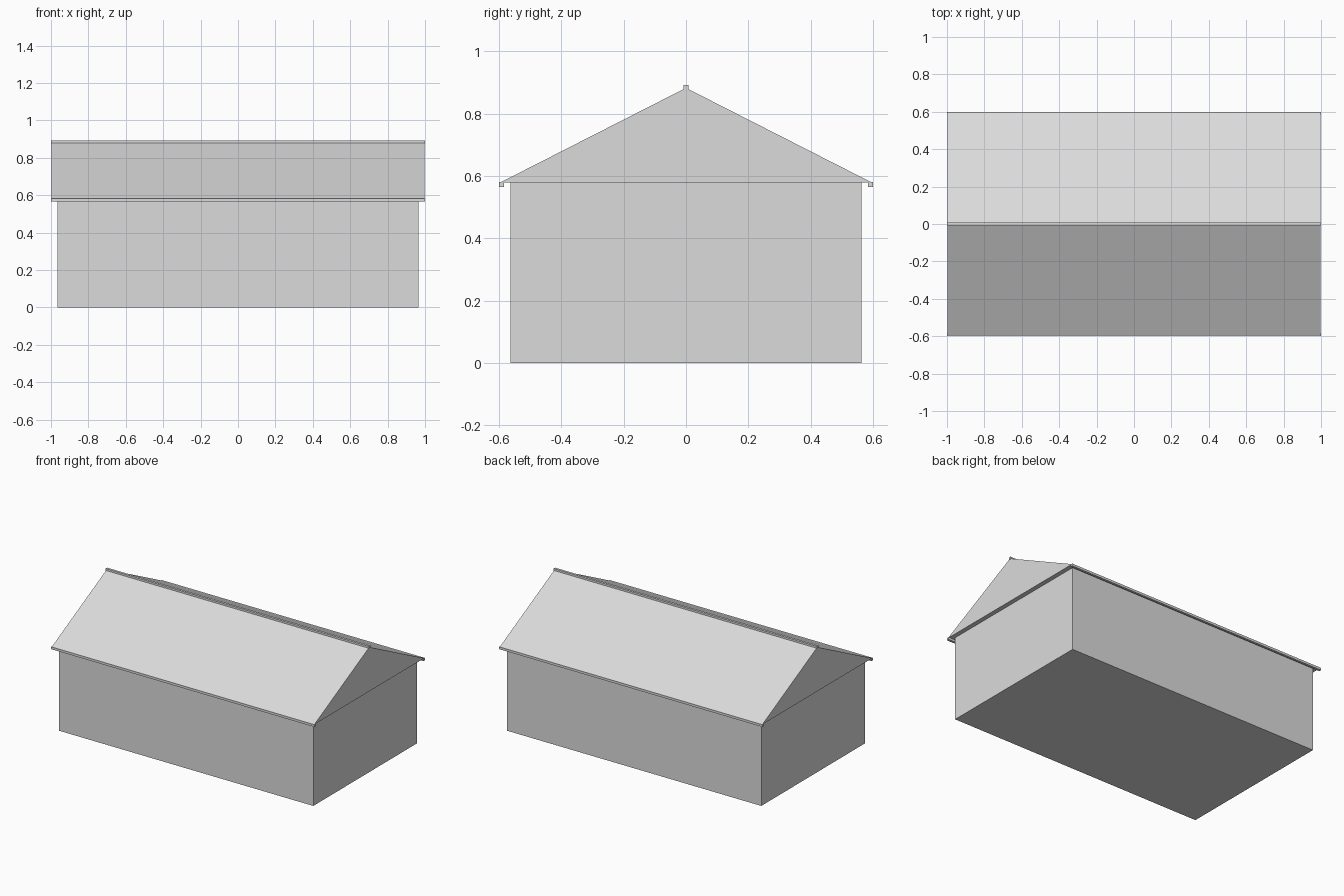
import bpy
import bmesh

cube = bpy.data.objects.get("Cube")
if cube:
    bpy.data.objects.remove(cube, do_unlink=True)

grey = bpy.data.materials.new("light_grey")
colour = (0.7, 0.71, 0.7, 1)
grey.diffuse_color = colour
grey.use_nodes = True
grey.node_tree.nodes["Principled BSDF"].inputs["Base Color"].default_value = colour


def extrude_along_x(name, profile, half_length):
    """Solid made from a (y, z) profile, centred on x = 0."""
    bm = bmesh.new()
    face = bm.faces.new([bm.verts.new((-half_length, y, z)) for y, z in profile])
    moved = bmesh.ops.extrude_face_region(bm, geom=[face], use_keep_orig=True)["geom"]
    verts = [v for v in moved if isinstance(v, bmesh.types.BMVert)]
    bmesh.ops.translate(bm, verts=verts, vec=(2 * half_length, 0, 0))
    bmesh.ops.recalc_face_normals(bm, faces=bm.faces)
    mesh = bpy.data.meshes.new(name)
    bm.to_mesh(mesh)
    bm.free()
    mesh.materials.append(grey)
    obj = bpy.data.objects.new(name, mesh)
    bpy.context.collection.objects.link(obj)
    return obj


def bar(name, y, z, half_y, half_z, half_length):
    profile = [(y - half_y, z - half_z), (y + half_y, z - half_z),
               (y + half_y, z + half_z), (y - half_y, z + half_z)]
    return extrude_along_x(name, profile, half_length)


# Walls
bar("walls", 0, 0.29, 0.563, 0.29, 0.966)

# Closed gable roof with a flat soffit
extrude_along_x("gable_roof", [(-0.595, 0.58), (0.595, 0.58), (0, 0.883)], 0.997)

# Ridge cap and eave gutters
bar("ridge_cap", 0, 0.884, 0.008, 0.008, 1)
for side, sign in (("front", -1), ("back", 1)):
    bar(side + "_gutter", sign * 0.592, 0.573, 0.008, 0.008, 1)
